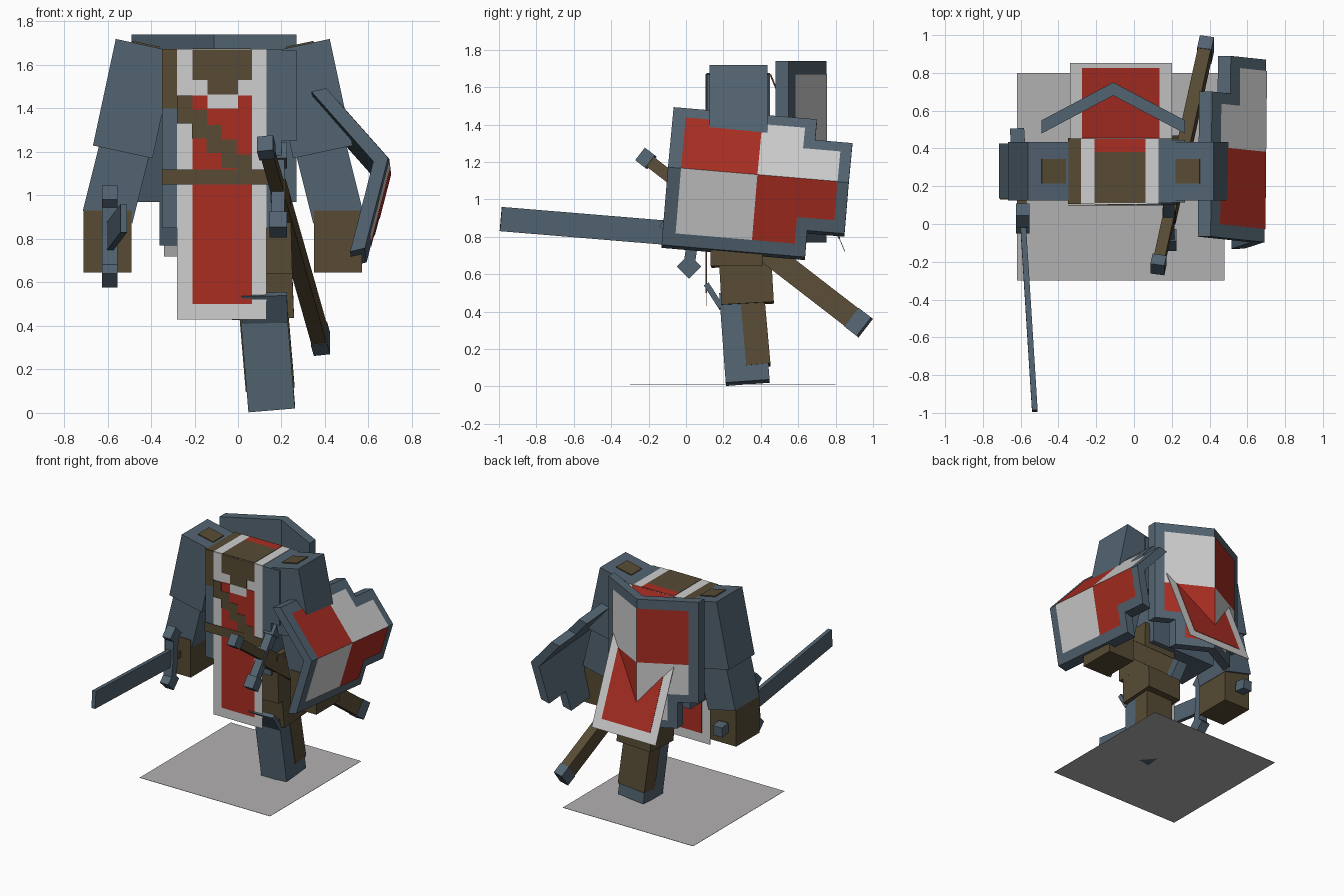
import bpy, bmesh
from mathutils import Vector, Matrix

cube = bpy.data.objects.get("Cube")
if cube:
    bpy.data.objects.remove(cube, do_unlink=True)


def material(name, rgb):
    m = bpy.data.materials.new(name)
    m.use_nodes = True
    m.diffuse_color = (*rgb, 1)
    m.node_tree.nodes["Principled BSDF"].inputs["Base Color"].default_value = (*rgb, 1)
    return m


STEEL = material("steel blue", (0.085, 0.127, 0.165))
RED = material("red cloth", (0.40, 0.027, 0.016))
WHITE = material("white cloth", (0.62, 0.62, 0.62))
BROWN = material("brown leather", (0.095, 0.07, 0.034))
GREY = material("ground grey", (0.45, 0.44, 0.44))


def finish(bm, name, *mats):
    bmesh.ops.recalc_face_normals(bm, faces=bm.faces)
    me = bpy.data.meshes.new(name)
    bm.to_mesh(me)
    bm.free()
    for m in mats:
        me.materials.append(m)
    ob = bpy.data.objects.new(name, me)
    bpy.context.collection.objects.link(ob)
    return ob


def box(name, lo, hi, mat):
    """Upright box between two corners."""
    lo, hi = Vector(lo), Vector(hi)
    bm = bmesh.new()
    bmesh.ops.create_cube(bm, size=1, matrix=Matrix.Translation((lo + hi) / 2)
                          @ Matrix.Diagonal((*(hi - lo), 1)))
    return finish(bm, name, mat)


def beam(name, a, b, w, d, mat, side=(1, 0, 0)):
    """Box running from a to b, w wide along side and d deep across it."""
    a, b = Vector(a), Vector(b)
    z = (b - a).normalized()
    y = z.cross(Vector(side)).normalized()
    rot = Matrix((y.cross(z), y, z)).transposed().to_4x4()
    bm = bmesh.new()
    bmesh.ops.create_cube(bm, size=1, matrix=Matrix.Translation((a + b) / 2) @ rot
                          @ Matrix.Diagonal((w, d, (b - a).length, 1)))
    return finish(bm, name, mat)


# Folded shield, origin at the bottom of the fold, x right, y up, z outward
HALF, LENGTH, SLOPE = 0.38, 0.97, 0.53
BODY = [(0, 0), (0.25, 0), (0.25, 0.2), (HALF, 0.2), (HALF, LENGTH), (0, LENGTH)]
UPPER = [(0, 0.49), (0.32, 0.49), (0.32, 0.9), (0, 0.9)]
LOWER = [(0, 0.06), (0.19, 0.06), (0.19, 0.26), (0.32, 0.26), (0.32, 0.49), (0, 0.49)]


def shield(name, origin, up, out):
    up = Vector(up).normalized()
    right = up.cross(Vector(out)).normalized()
    out = right.cross(up)
    place = Matrix.Translation(origin) @ Matrix((right, up, out)).transposed().to_4x4()

    def half_face(bm, outline, s, lift, idx):
        f = bm.faces.new([bm.verts.new(place @ Vector((s * u, v, lift - SLOPE * u)))
                          for u, v in outline[::s]])
        f.material_index = idx

    bm = bmesh.new()
    for s in (1, -1):
        half_face(bm, BODY, s, 0, 0)
    bmesh.ops.remove_doubles(bm, verts=bm.verts, dist=0.0005)
    ext = bmesh.ops.extrude_face_region(bm, geom=bm.faces[:], use_keep_orig=True)
    bmesh.ops.translate(bm, vec=out * -0.07,
                        verts=[g for g in ext["geom"] if isinstance(g, bmesh.types.BMVert)])
    finish(bm, name, STEEL)
    bm = bmesh.new()
    for s in (1, -1):
        half_face(bm, UPPER, s, 0.005, 0 if s > 0 else 1)
        half_face(bm, LOWER, s, 0.005, 1 if s > 0 else 0)
    finish(bm, name + "_quarters", RED, WHITE)


shield("back_shield", (-0.11, 0.75, 0.77), (0, 0, 1), (0, 1, 0))
shield("left_shield", (0.70, 0.87, 1.09), (-0.01, -0.996, 0.085), (0.972, 0, 0.235))

# Ground sheet
box("ground_sheet", (-0.62, -0.30, 0.010), (0.48, 0.80, 0.012), GREY)

# Torso and the bands running over its top
F, B, TOP = 0.11, 0.45, 1.67
L, R = -0.28, 0.13
box("torso", (-0.35, F, 0.85), (0.20, B, TOP), STEEL)
box("left_shoulder_plate", (0.125, F + 0.005, 1.25), (0.27, B - 0.005, TOP - 0.002), STEEL)
box("top_band", (L, F, TOP), (R, B, TOP + 0.003), WHITE)
box("top_neck", (-0.21, F, TOP), (0.06, 0.38, TOP + 0.006), BROWN)
box("top_back", (-0.21, 0.38, TOP), (0.06, B, TOP + 0.006), RED)
box("top_side_strap", (-0.35, F, TOP), (L, B, TOP + 0.003), BROWN)

# Front tabard with collar, strap and belt laid on it
def front_plate(name, x0, x1, z0, z1, layer, mat):
    box(name, (x0, F - 0.003 * layer, z0), (x1, F - 0.003 * (layer - 1), z1), mat)


front_plate("tabard", L, R, 0.43, TOP, 1, WHITE)
front_plate("tabard_red", -0.21, 0.065, 0.50, 1.46, 2, RED)
box("tabard_red_inside", (-0.21, F, 0.50), (0.065, F + 0.003, 0.85), RED)
front_plate("neck", -0.21, 0.065, 1.53, TOP, 2, BROWN)
front_plate("neck_point", -0.14, 0.0, 1.465, 1.53, 2, BROWN)
front_plate("collar_edge", -0.14, 0.0, 1.40, 1.465, 3, WHITE)
front_plate("side_strap", -0.35, L, 1.40, TOP, 1, BROWN)
for i in range(6):
    x = L + 0.068 * i
    z = 1.46 - 0.068 * i
    front_plate("chest_strap", x, x + 0.07, max(z - 0.13, 1.05), z, 4, BROWN)
front_plate("belt", -0.35, 0.15, 1.05, 1.12, 4, BROWN)
box("belt_back", (-0.35, B, 1.05), (0.20, B + 0.005, 1.12), BROWN)

# Back flap slanting out through the back shield
flap_top, flap_end = Vector((-0.07, B, TOP)), Vector((-0.07, 0.85, 0.72))
fall = (flap_end - flap_top).normalized()
beam("back_flap", flap_top, flap_end, 0.54, 0.004, WHITE)
beam("back_flap_red", flap_top, flap_end - fall * 0.075, 0.41, 0.009, RED)

# Arms, mirrored about the body centre
for side, s in (("right", 1), ("left", -1)):
    def at(x, z, y=0.28):
        return (-0.07 + s * (x + 0.07), y, z)
    beam(side + "_upper_arm", at(-0.425, 1.69), at(-0.53, 1.20), 0.28, 0.31, STEEL)
    beam(side + "_shoulder_patch", at(-0.425, 1.69), at(-0.4235, 1.697), 0.13, 0.13, BROWN)
    beam(side + "_forearm", at(-0.515, 1.24), at(-0.60, 0.90), 0.235, 0.29, STEEL)
    beam(side + "_glove", at(-0.60, 0.93, 0.27), at(-0.60, 0.645, 0.27), 0.22, 0.28, BROWN)

# Drawn sword in the right hand
hilt = Vector((-0.59, 0.04, 0.81))
aim = Vector((0.065, -1.03, 0.085))
beam("sword_blade", hilt, hilt + aim, 0.03, 0.13, STEEL)
beam("sword_grip", hilt, hilt - aim * 0.42, 0.05, 0.05, BROWN)
beam("sword_pommel", hilt - aim * 0.37, hilt - aim * 0.45, 0.075, 0.075, STEEL)
cross = aim.cross(Vector((1, 0, 0))).normalized()
for s in (1, -1):
    arm_end = hilt + cross * 0.17 * s + aim * 0.01
    beam("sword_guard", hilt, arm_end, 0.07, 0.06, STEEL)
    beam("sword_guard_tip", arm_end - Vector((0, 0.033, 0.033)),
         arm_end + Vector((0, 0.033, 0.033)), 0.07, 0.093, STEEL)

# Sheathed sword at the left hip
grip_end, sheath_end = Vector((0.125, -0.235, 1.235)), Vector((0.385, 0.95, 0.32))
span = sheath_end - grip_end
guard = grip_end + span * 0.23
beam("hip_sword_grip", grip_end, guard, 0.06, 0.065, BROWN)
beam("hip_sword_pommel", grip_end - span * 0.005, grip_end + span * 0.04, 0.075, 0.085, STEEL)
beam("sheath", guard, sheath_end, 0.07, 0.12, BROWN)
beam("sheath_cap", sheath_end - span * 0.05, sheath_end + span * 0.005, 0.076, 0.126, STEEL)
cross = span.cross(Vector((1, 0, 0))).normalized()
beam("hip_sword_guard", guard - cross * 0.2, guard + cross * 0.2, 0.06, 0.06, STEEL)
for s in (1, -1):
    tip = guard + cross * 0.2 * s
    beam("hip_guard_tip", tip - cross * 0.045, tip + cross * 0.045, 0.08, 0.08, STEEL)

# Single leg: thigh, knee and boot
beam("thigh", (0.105, 0.27, 1.0), (0.115, 0.275, 0.64), 0.27, 0.28, BROWN)
beam("knee", (0.105, 0.315, 0.70), (0.115, 0.33, 0.44), 0.285, 0.28, BROWN)
boot_top, boot_end = Vector((0.115, 0.295, 0.5)), Vector((0.155, 0.33, 0.02))
beam("boot", boot_top, boot_end, 0.215, 0.235, STEEL)
beam("boot_leather", boot_top + Vector((0, 0.0575, 0)),
     boot_end + Vector((-0.007, 0.0575, 0.09)), 0.225, 0.13, BROWN)
beam("boot_cuff", (0.12, 0.11, 0.545), (0.125, 0.19, 0.42), 0.21, 0.03, STEEL)
